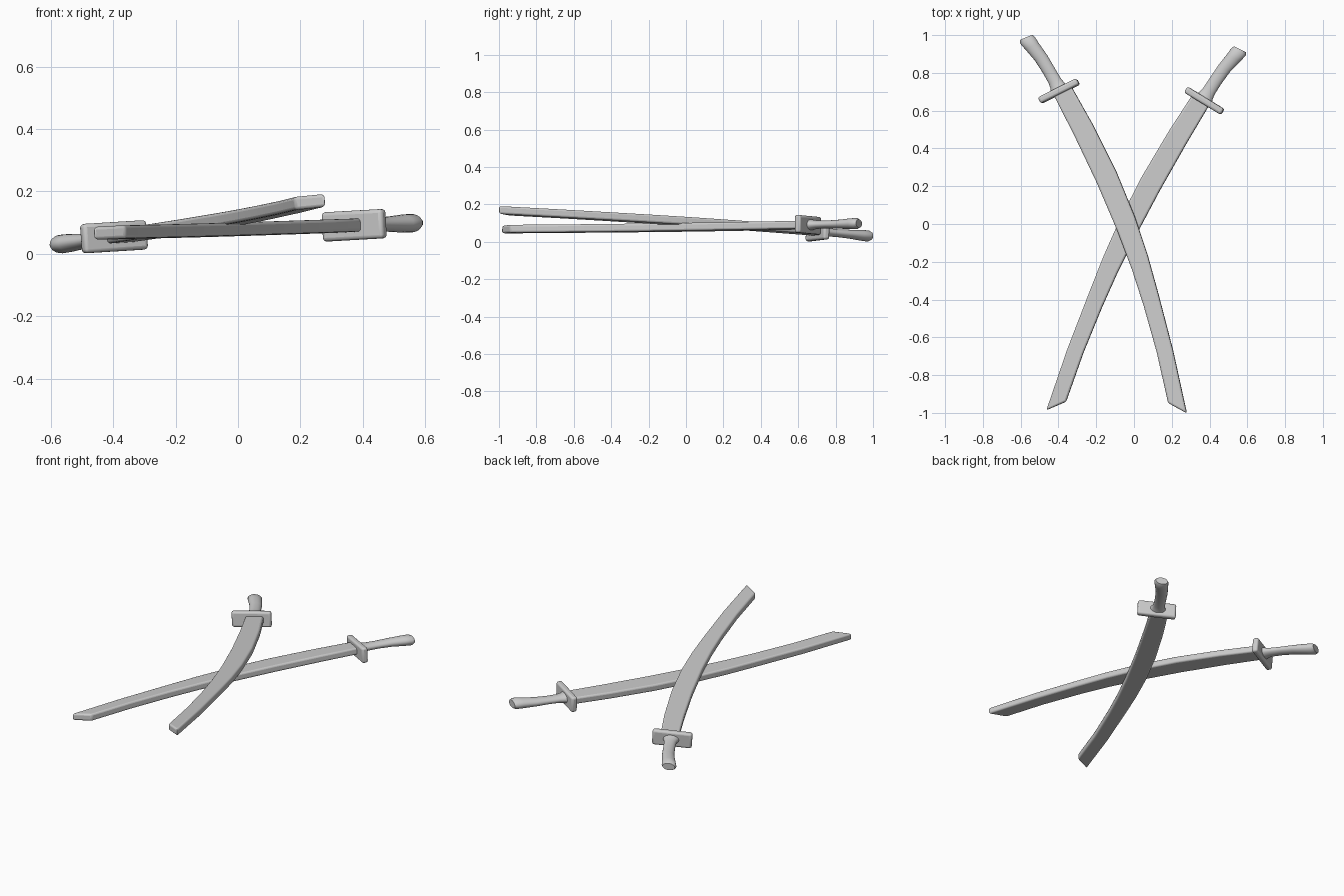
import bpy, bmesh, math
from mathutils import Vector, Matrix

if "Cube" in bpy.data.objects:
    bpy.data.objects.remove(bpy.data.objects["Cube"])

# Sword frame: u runs from pommel to tip, v across the blade towards the bulge, w is thickness
# Blade stations: (u, v) on the inner edge, (u, v) on the outer edge
BLADE = [
    ((0.31, 0.018), (0.31, 0.122)),
    ((0.56, 0.039), (0.55, 0.152)),
    ((0.85, 0.055), (0.83, 0.173)),
    ((1.13, 0.059), (1.09, 0.173)),
    ((1.34, 0.053), (1.30, 0.159)),
    ((1.54, 0.038), (1.51, 0.134)),
    ((1.80, 0.008), (1.82, 0.092)),
    ((2.070, -0.038), (2.158, 0.033)),
]
# Handle rings: u, v, radius across, radius in thickness
HANDLE = [
    (-0.010, 0.000, 0.036, 0.022), (0.006, 0.001, 0.043, 0.030),
    (0.045, 0.011, 0.040, 0.029), (0.120, 0.032, 0.036, 0.024),
    (0.200, 0.045, 0.034, 0.021), (0.260, 0.053, 0.035, 0.022),
    (0.290, 0.057, 0.040, 0.026), (0.312, 0.059, 0.052, 0.033),
]


def loft(name, rings, frame, bevel=0.0, angle=40):
    """Skin a list of equal-length rings, cap both ends."""
    bm = bmesh.new()
    loops = [[bm.verts.new(p) for p in ring] for ring in rings]
    n = len(loops[0])
    for a, b in zip(loops, loops[1:]):
        for i in range(n):
            j = (i + 1) % n
            bm.faces.new((a[i], a[j], b[j], b[i]))
    bm.faces.new(loops[0][::-1])
    bm.faces.new(loops[-1])
    bm.transform(frame)
    bmesh.ops.recalc_face_normals(bm, faces=bm.faces)
    me = bpy.data.meshes.new(name)
    bm.to_mesh(me)
    bm.free()
    ob = bpy.data.objects.new(name, me)
    bpy.context.collection.objects.link(ob)
    if bevel:
        mod = ob.modifiers.new("rounding", 'BEVEL')
        mod.width = bevel
        mod.segments = 3
        mod.limit_method = 'ANGLE'
        mod.angle_limit = math.radians(40)
    bpy.ops.object.select_all(action='DESELECT')
    ob.select_set(True)
    bpy.context.view_layer.objects.active = ob
    bpy.ops.object.shade_smooth_by_angle(angle=math.radians(angle))
    return ob


def sword(prefix, pommel, tip, side, roll, flatten=0.0):
    """Place one sword between two points; side is the x sign of its bulge, flatten eases the curve."""
    o = Vector(pommel)
    u = (Vector(tip) - o).normalized()
    v = Vector((-u.y, u.x, 0)).normalized()
    if v.x * side < 0:
        v = -v
    v.z = roll
    v = (v - u * v.dot(u)).normalized()
    w = u.cross(v)
    frame = Matrix.Translation(o) @ Matrix((u, v, w)).transposed().to_4x4()

    def ease(x):
        return -flatten * math.sin(math.pi * min(max(x / 2.1, 0), 1))

    # curved blade with slanted tip
    t = 0.021
    rings = []
    for (ua, va), (ub, vb) in BLADE:
        va, vb = va + ease(ua), vb + ease(ub)
        rings.append([(ua, va, -t), (ub, vb, -t), (ub, vb, t), (ua, va, t)])
    loft(prefix + "_blade", rings, frame, 0.010)

    # flared oval handle
    rings = []
    for hu, hv, rv, rw in HANDLE:
        rings.append([(hu, hv + ease(hu) + rv * math.cos(k * math.tau / 20),
                       rw * math.sin(k * math.tau / 20)) for k in range(20)])
    loft(prefix + "_handle", rings, frame, 0, 50)

    # rectangular guard, square to the blade
    tilt = Matrix.Translation((0.319, 0.053 + ease(0.319), 0)) @ Matrix.Rotation(math.radians(4), 4, 'Z')
    box = [[(x, y, z) for y, z in ((-.114, -.047), (.114, -.047), (.114, .047), (-.114, .047))]
           for x in (-.018, .018)]
    loft(prefix + "_guard", box, frame @ tilt, 0.012)


sword("upper_sword", (-0.567, 0.978, 0.031), (0.230, -0.967, 0.166), 1, 0.06)
sword("lower_sword", (0.557, 0.916, 0.098), (-0.412, -0.958, 0.068), -1, -0.05, 0.022)
